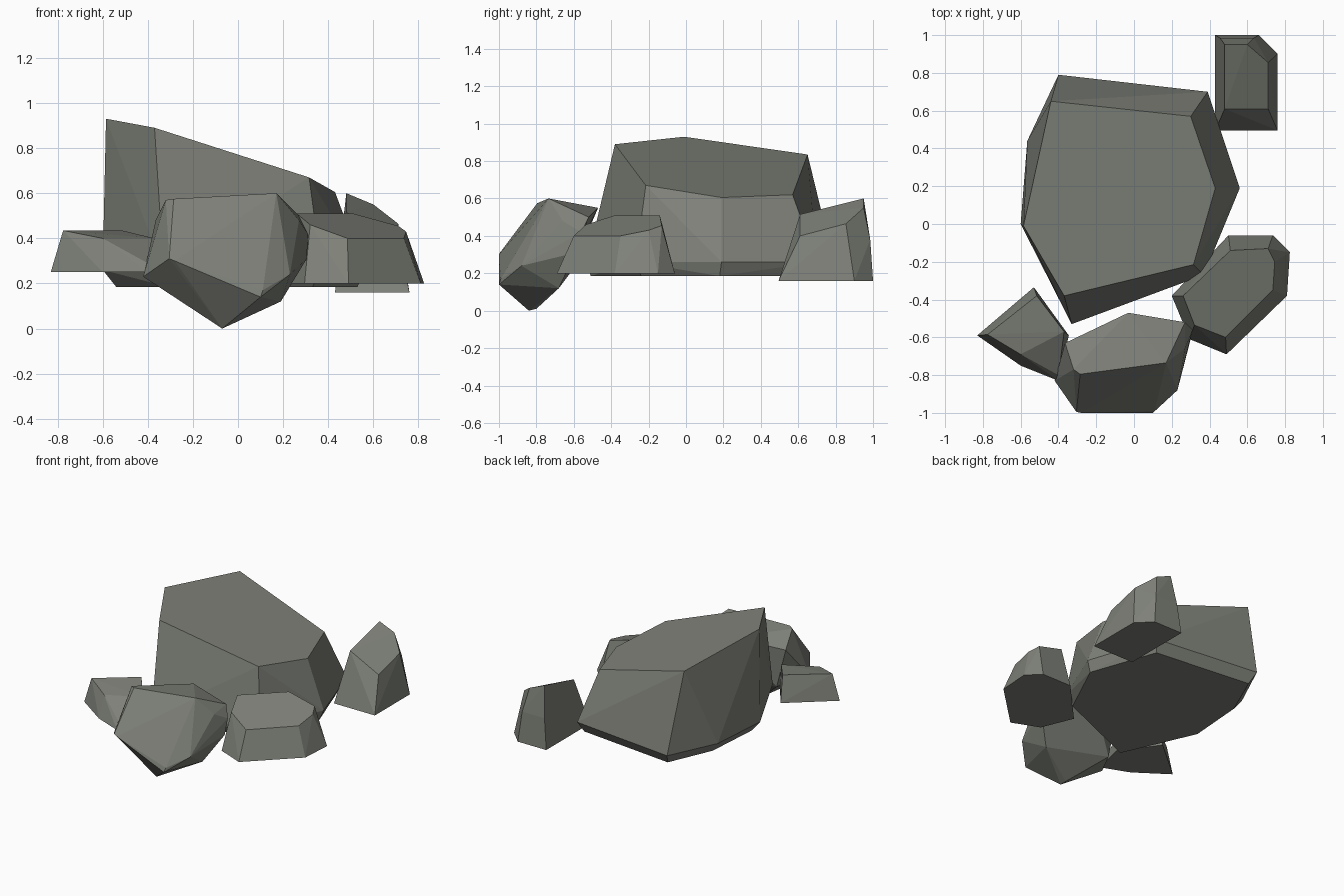
import bpy, bmesh, math

stone = bpy.data.materials.new("mossy grey stone")
stone.diffuse_color = (0.21, 0.22, 0.19, 1)


def ring(z, *xy):
    """A level ring of corners at height z."""
    return [(x, y, z) for x, y in xy]


def rock(name, points):
    """Flat-faceted boulder wrapped around its corner points."""
    bm = bmesh.new()
    for p in points:
        bm.verts.new(p)
    hull = bmesh.ops.convex_hull(bm, input=bm.verts)
    loose = [v for v in bm.verts if not v.link_faces]
    bmesh.ops.delete(bm, geom=loose, context='VERTS')
    # merge nearly coplanar triangles into clean facets
    bmesh.ops.dissolve_limit(bm, angle_limit=math.radians(3),
                             verts=bm.verts, edges=bm.edges)
    bmesh.ops.recalc_face_normals(bm, faces=bm.faces)
    me = bpy.data.meshes.new(name)
    bm.to_mesh(me)
    bm.free()
    me.materials.append(stone)
    bpy.context.collection.objects.link(bpy.data.objects.new(name, me))


# Big slanted boulder: base, widest ring, sloping top
rock("main_boulder",
     ring(0.185, (-0.54, 0.01), (-0.51, 0.42), (-0.37, 0.74), (0.36, 0.66),
          (0.53, 0.18), (0.33, -0.24), (-0.31, -0.51))
     + ring(0.26, (-0.60, 0.0), (-0.565, 0.44), (-0.40, 0.79), (0.39, 0.70),
            (0.56, 0.19), (0.37, -0.27), (-0.33, -0.53))
     + [(-0.585, -0.01, 0.93), (-0.37, -0.38, 0.89), (0.315, -0.215, 0.67),
        (0.43, 0.19, 0.605), (0.30, 0.57, 0.62), (-0.44, 0.65, 0.835)])

# Tilted front boulder
rock("front_boulder", [
    # upper rim
    (-0.32, -0.77, 0.57), (-0.285, -0.795, 0.575), (0.17, -0.735, 0.60),
    (0.27, -0.66, 0.48), (-0.365, -0.63, 0.48), (-0.03, -0.47, 0.55),
    (0.27, -0.52, 0.50), (0.31, -0.56, 0.42),
    # front lip
    (-0.305, -0.995, 0.31), (-0.28, -1.0, 0.30), (0.10, -1.0, 0.14),
    (0.11, -0.99, 0.17), (0.23, -0.88, 0.24),
    # underside
    (-0.07, -0.84, 0.0), (-0.08, -0.80, 0.01), (0.19, -0.68, 0.12),
    (0.305, -0.59, 0.31), (-0.42, -0.83, 0.23), (-0.30, -0.62, 0.20)])

# Low boulder on the right
rock("right_boulder",
     ring(0.20, (0.20, -0.38), (0.295, -0.61), (0.49, -0.69), (0.81, -0.38),
          (0.825, -0.15), (0.735, -0.06), (0.50, -0.06))
     + [(0.26, -0.38, 0.51), (0.51, -0.14, 0.51), (0.71, -0.13, 0.455),
        (0.745, -0.20, 0.43), (0.735, -0.35, 0.40), (0.485, -0.60, 0.40),
        (0.32, -0.535, 0.46)])

# Upright boulder at the back
rock("back_boulder",
     ring(0.16, (0.43, 0.495), (0.76, 0.495), (0.76, 0.90), (0.66, 1.0),
          (0.43, 1.0))
     + ring(0.38, (0.455, 0.985), (0.635, 0.985))
     + [(0.48, 0.95, 0.60), (0.60, 0.95, 0.55), (0.71, 0.855, 0.465),
        (0.71, 0.61, 0.40), (0.48, 0.61, 0.515)])

# Small wedge on the left
rock("left_boulder",
     ring(0.25, (-0.83, -0.59), (-0.60, -0.75), (-0.40, -0.83),
          (-0.345, -0.59), (-0.53, -0.335))
     + [(-0.775, -0.585, 0.435), (-0.515, -0.38, 0.435), (-0.37, -0.57, 0.40),
        (-0.60, -0.69, 0.40), (-0.40, -0.80, 0.29)])
